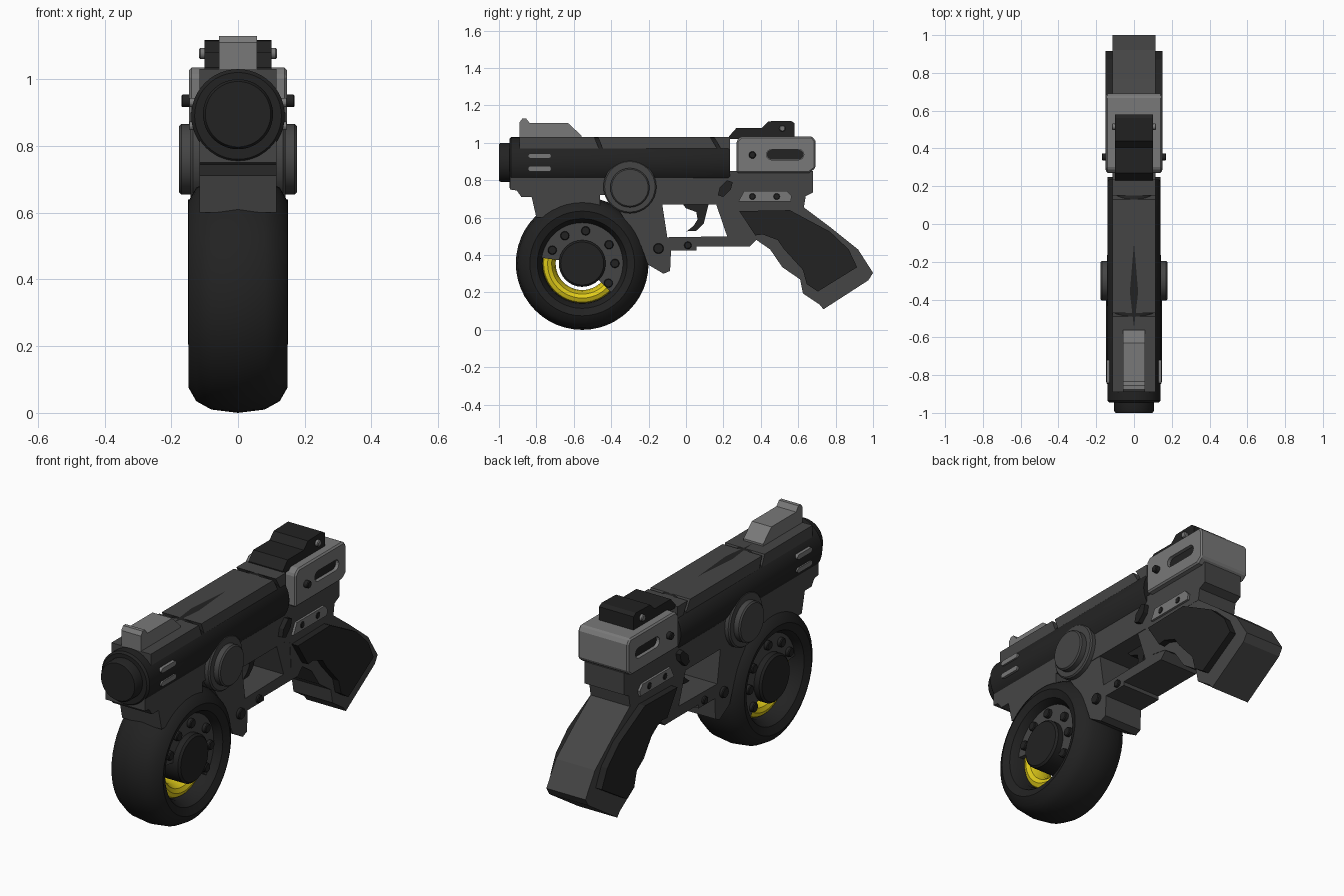
import bpy, bmesh
from math import sin, cos, pi, radians

if "Cube" in bpy.data.objects:
    bpy.data.objects.remove(bpy.data.objects["Cube"])


def material(name, c):
    m = bpy.data.materials.new(name)
    m.diffuse_color = (*c, 1)
    m.use_nodes = True
    m.node_tree.nodes["Principled BSDF"].inputs["Base Color"].default_value = m.diffuse_color
    return m


BLACK = material("black", (0.016, 0.016, 0.016))
DARK = material("dark_grey", (0.06, 0.06, 0.06))
LIGHT = material("light_grey", (0.19, 0.19, 0.19))
YELLOW = material("yellow", (0.75, 0.6, 0.01))


def finish(name, bm, mat, mirror=False, bevel=0, smooth=False):
    bmesh.ops.recalc_face_normals(bm, faces=bm.faces)
    me = bpy.data.meshes.new(name)
    bm.to_mesh(me)
    bm.free()
    ob = bpy.data.objects.new(name, me)
    bpy.context.collection.objects.link(ob)
    me.materials.append(mat)
    if bevel:
        b = ob.modifiers.new("bevel", 'BEVEL')
        b.width, b.segments, b.limit_method = bevel, 1, 'ANGLE'
        b.angle_limit = radians(40)
    if mirror:
        ob.modifiers.new("mirror", 'MIRROR')
    if smooth:
        bpy.ops.object.select_all(action='DESELECT')
        bpy.context.view_layer.objects.active = ob
        ob.select_set(True)
        bpy.ops.object.shade_smooth_by_angle(angle=radians(35))
    return ob


def prism(name, pts, x0, x1, mat, **kw):
    """Side outline (y, z) extruded from x0 to x1."""
    bm = bmesh.new()
    face = bm.faces.new([bm.verts.new((x0, y, z)) for y, z in pts])
    ext = bmesh.ops.extrude_face_region(bm, geom=[face])
    bmesh.ops.translate(bm, vec=(x1 - x0, 0, 0),
                        verts=[v for v in ext["geom"] if isinstance(v, bmesh.types.BMVert)])
    return finish(name, bm, mat, **kw)


def lathe(name, prof, mat, cy=0, cz=0, axis='X', n=32, closed=False, **kw):
    """Revolve (radius, along) points around the x or y axis."""
    bm = bmesh.new()
    rings = []
    for r, a in prof:
        ring = []
        for i in range(n):
            u, w = r * cos(2 * pi * i / n), r * sin(2 * pi * i / n)
            ring.append(bm.verts.new((a, cy + u, cz + w) if axis == 'X' else (u, a, cz + w)))
        rings.append(ring)
    for a, b in zip(rings, rings[1:] + (rings[:1] if closed else [])):
        if a is b or (not closed and a is rings[-1]):
            continue
        for i in range(n):
            bm.faces.new((a[i], a[(i + 1) % n], b[(i + 1) % n], b[i]))
    if not closed:
        bm.faces.new(rings[0])
        bm.faces.new(rings[-1])
    return finish(name, bm, mat, smooth=True, **kw)


def arc(cy, cz, r, a0, a1, n):
    return [(cy + r * cos(radians(a0 + (a1 - a0) * i / n)),
             cz + r * sin(radians(a0 + (a1 - a0) * i / n))) for i in range(n + 1)]


def capsule(y0, y1, z, r):
    return arc(y1 - r, z, r, -90, 90, 8) + arc(y0 + r, z, r, 90, 270, 8)


def bolt(name, y, z, r, x0, x1, mat=BLACK):
    lathe(name, [(r, x0), (r, x1 - .004), (r - .004, x1)], mat, y, z, n=16, mirror=True)


# Barrel and muzzle
lathe("barrel", [(.13, -.945), (.14, -.935), (.14, .225), (.135, .235)], BLACK, cz=.89, axis='Y', n=48)
lathe("muzzle", [(.098, -1), (.105, -.99), (.105, -.9)], BLACK, cz=.895, axis='Y', n=48)
for i, z in enumerate((.93, .86)):
    prism(f"barrel_vent_{i}", capsule(-.845, -.72, z, .013), .12, .146, LIGHT, mirror=True)

# Top slab in three pieces with slanted gaps
for i, (a, b, sa, sb) in enumerate(((-.89, -.49, 0, .04), (-.47, .13, .04, .06), (.15, .235, .06, 0))):
    prism(f"top_slab_{i}", [(a, 1.03), (b, 1.03), (b + sb, .93), (a + sa, .93)], -.115, .115, DARK)
bm = bmesh.new()
bm.faces.new([bm.verts.new((x, y, 1.0315)) for x, y in ((0, -.55), (.022, -.36), (0, -.1), (-.022, -.36))])
finish("top_groove", bm, BLACK)

# Lower frame, trigger guard and grip
prism("frame", [(-.94, .85), (-.94, .75), (-.905, .745), (-.88, .71), (-.825, .71), (-.8, .6),
                (-.72, .6), (-.555, .65), (-.46, .63), (-.46, .72), (-.43, .72), (-.25, .67),
                (.22, .67), (.25, .65), (.63, .655), (.64, .715), (.68, .735), (.68, .85)],
      -.115, .115, DARK)
prism("trigger_guard", [(-.4, .7), (-.13, .69), (-.1, .495), (.22, .5), (.155, .69), (.3, .69),
                        (.3, .5), (.38, .485), (.34, .445), (.055, .445), (.055, .425), (-.08, .425),
                        (-.085, .315), (-.12, .3), (-.205, .35), (-.24, .45), (-.32, .58)],
      -.112, .112, DARK)
prism("grip", [(.27, .66), (.63, .655), (.77, .55), (.92, .43), (1, .305), (.975, .265), (.735, .11),
               (.715, .135), (.625, .195), (.61, .27), (.515, .335), (.45, .43), (.37, .485), (.28, .5)],
      -.114, .114, DARK)
prism("grip_panel", [(.285, .635), (.555, .64), (.77, .525), (.87, .43), (.915, .335), (.705, .205),
                     (.645, .245), (.625, .32), (.525, .43), (.49, .48), (.41, .51), (.37, .505)],
      .1, .15, BLACK, mirror=True)
prism("trigger", [(-.03, .69), (.0, .65), (.055, .63), (.062, .59), (.04, .555), (.003, .527),
                  (.055, .53), (.095, .57), (.125, .69)], -.025, .025, BLACK)

# Rear slide with side slots
slide = prism("rear_slide", [(.27, .84), (.27, 1.01), (.295, 1.035), (.675, 1.035), (.692, 1.01),
                             (.692, .865), (.66, .84)], -.147, .147, LIGHT, bevel=.008)
cutter = prism("slot_cutter", capsule(.43, .63, .937, .028), .125, .2, BLACK, mirror=True)
cutter.hide_render = True
cutter.hide_viewport = True
cut = slide.modifiers.new("slots", 'BOOLEAN')
cut.operation, cut.object, cut.solver = 'DIFFERENCE', cutter, 'EXACT'
prism("slot_insert", capsule(.432, .628, .937, .026), .11, .13, BLACK, mirror=True)
bolt("slide_bolt", .355, .935, .019, .14, .17)

# Side plate above the grip
prism("side_plate", [(.28, .685), (.31, .742), (.54, .742), (.565, .715), (.56, .685)],
      .11, .127, LIGHT, mirror=True)
for i, y in enumerate((.355, .485)):
    bolt(f"plate_bolt_{i}", y, .713, .018, .115, .13)
prism("side_catch", [(.17, .72), (.2, .71), (.24, .75), (.25, .79), (.22, .8), (.18, .76)],
      .11, .14, BLACK, mirror=True)
bolt("guard_bolt_front", -.147, .435, .028, .1, .13)
bolt("guard_bolt_bar", .01, .452, .02, .1, .125)

# Sights
prism("rear_sight", [(.23, 1.02), (.23, 1.035), (.27, 1.08), (.405, 1.08), (.44, 1.115), (.56, 1.118),
                     (.58, 1.105), (.58, 1.02)], -.1, .1, BLACK)
bolt("sight_pin", .515, 1.077, .017, .09, .117, LIGHT)
prism("front_sight", [(-.89, 1.02), (-.89, 1.11), (-.875, 1.13), (-.855, 1.13), (-.835, 1.105),
                      (-.63, 1.105), (-.56, 1.04), (-.56, 1.02)], -.057, .057, LIGHT)

# Round side pivots
lathe("pivot_ring", [(.142, .1), (.142, .135), (.135, .142)], DARK, -.3, .765, mirror=True)
lathe("pivot_cap", [(.105, .13), (.105, .17), (.098, .177)], DARK, -.3, .76, mirror=True)

# Wheel: tyre, yellow inner ring, hub and bolted plates
WY, WZ = -.555, .355
half = [(.345, .08), (.32, .125), (.28, .148), (.24, .132), (.215, .09)]
tyre = [(.355, 0)] + half + [(.205, 0)] + [(r, -x) for r, x in reversed(half)]
lathe("tyre", tyre, BLACK, WY, WZ, n=48, closed=True)
lathe("yellow_ring", [(.185 + .043 * cos(a * pi / 6), .075 * sin(a * pi / 6)) for a in range(12)],
      YELLOW, WY, WZ, n=48, closed=True)
lathe("hub", [(.115, -.135), (.125, -.125), (.125, .125), (.115, .135)], BLACK, WY, WZ)
prism("wheel_plate", arc(WY, WZ, .225, -45, 172, 28) + arc(WY, WZ, .115, 172, -45, 28),
      .03, .095, DARK, mirror=True)
for i, a in enumerate((-37, 0, 35, 84, 122, 156)):
    bolt(f"wheel_bolt_{i}", WY + .175 * cos(radians(a)), WZ + .175 * sin(radians(a)), .024, .08, .115)
